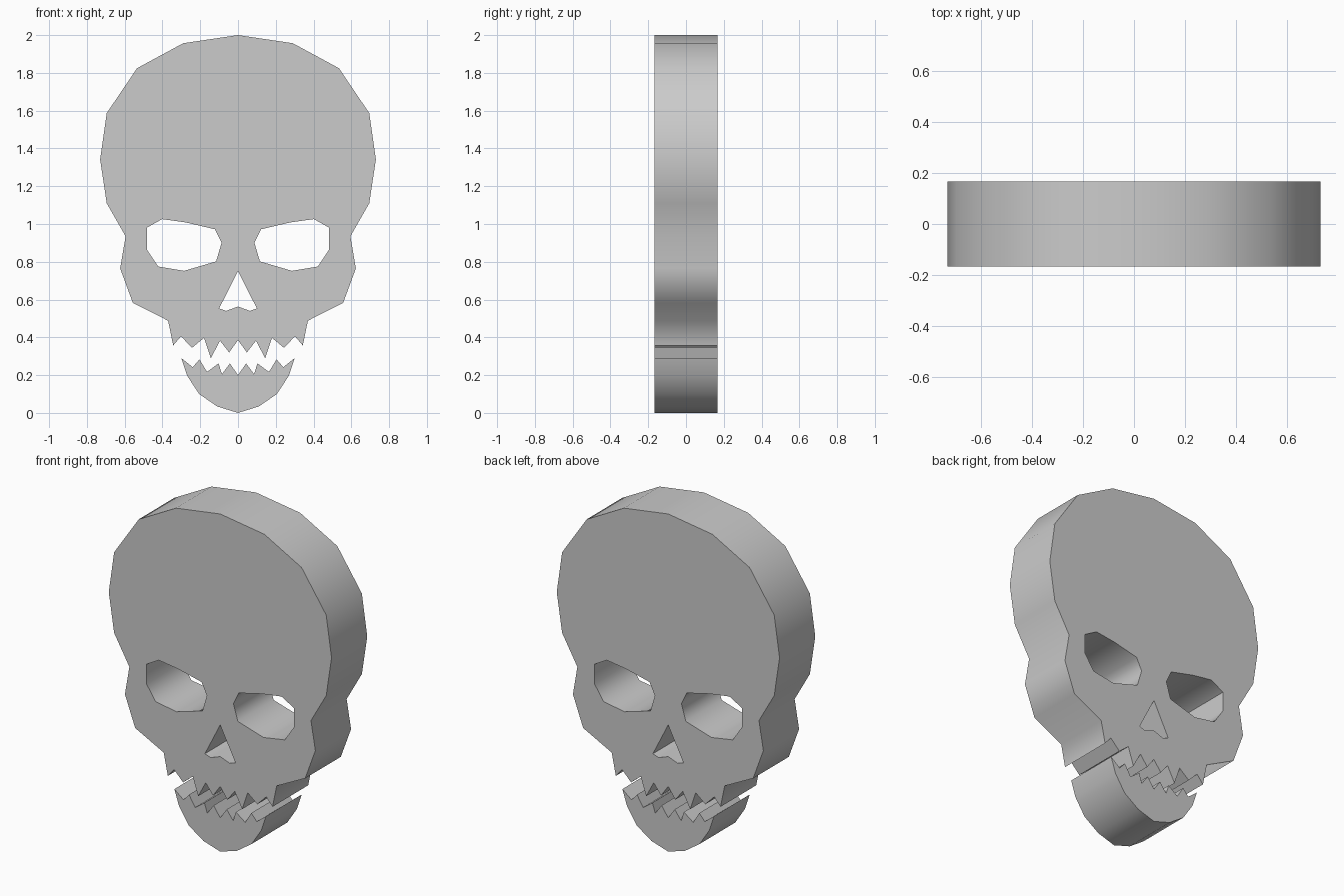
import bpy
import bmesh
from math import radians

DEPTH = 0.167

cube = bpy.data.objects.get("Cube")
if cube:
    bpy.data.objects.remove(cube, do_unlink=True)

bone = bpy.data.materials.new("bone_grey")
bone.use_nodes = True
grey = (0.6, 0.6, 0.6, 1)
bone.diffuse_color = grey
bone.node_tree.nodes["Principled BSDF"].inputs["Base Color"].default_value = grey


def flip(points):
    return [(-x, z) for x, z in reversed(points)]


def mirrored(half):
    """Close a half outline that starts and ends on the centre line."""
    return half + flip(half[1:-1])


def slab(name, loops):
    """Fill the outlines, cutting inner loops as holes, and give them depth."""
    curve = bpy.data.curves.new(name + "_outline", "CURVE")
    curve.dimensions = "2D"
    curve.fill_mode = "BOTH"
    curve.extrude = DEPTH
    for loop in loops:
        spline = curve.splines.new("POLY")
        spline.points.add(len(loop) - 1)
        for point, (x, z) in zip(spline.points, loop):
            point.co = (x, z, 0, 1)
        spline.use_cyclic_u = True
    helper = bpy.data.objects.new(name + "_helper", curve)
    bpy.context.collection.objects.link(helper)
    bpy.context.view_layer.update()
    evaluated = helper.evaluated_get(bpy.context.evaluated_depsgraph_get())
    mesh = bpy.data.meshes.new_from_object(evaluated)
    bpy.data.objects.remove(helper, do_unlink=True)

    # Stand the slab upright and weld the caps to the walls
    bm = bmesh.new()
    bm.from_mesh(mesh)
    for v in bm.verts:
        x, z, y = v.co
        v.co = (x, y, z)
    bmesh.ops.remove_doubles(bm, verts=bm.verts, dist=0.0005)
    bmesh.ops.recalc_face_normals(bm, faces=bm.faces)
    bm.to_mesh(mesh)
    bm.free()
    mesh.materials.clear()
    mesh.materials.append(bone)

    obj = bpy.data.objects.new(name, mesh)
    bpy.context.collection.objects.link(obj)
    bpy.ops.object.select_all(action="DESELECT")
    obj.select_set(True)
    bpy.context.view_layer.objects.active = obj
    bpy.ops.object.shade_smooth_by_angle(angle=radians(60))
    return obj


# Cranium: crown, temple, cheek, then the upper teeth
cranium = [(0, 2), (.29, 1.957), (.534, 1.825), (.695, 1.587), (.73, 1.342),
           (.695, 1.11), (.595, .935), (.624, .765), (.557, .583), (.37, .488),
           (.343, .357), (.302, .405), (.243, .345), (.18, .397), (.144, .29),
           (.095, .382), (.047, .32), (0, .385)]
eye = [(.087, .9), (.122, .972), (.275, 1.008), (.402, 1.026), (.483, .98),
       (.483, .865), (.423, .775), (.285, .752), (.116, .802)]
nose = [(0, .75), (.1, .553), (.063, .54), (0, .563)]
slab("skull_cranium", [mirrored(cranium), eye, flip(eye), mirrored(nose)])

# Jaw: lower teeth, then round the chin
jaw = [(0, .2), (.043, .262), (.085, .205), (.103, .262), (.164, .217),
       (.204, .283), (.24, .242), (.3, .29), (.27, .198), (.206, .1),
       (.11, .034), (0, 0)]
slab("lower_jaw", [mirrored(jaw)])
